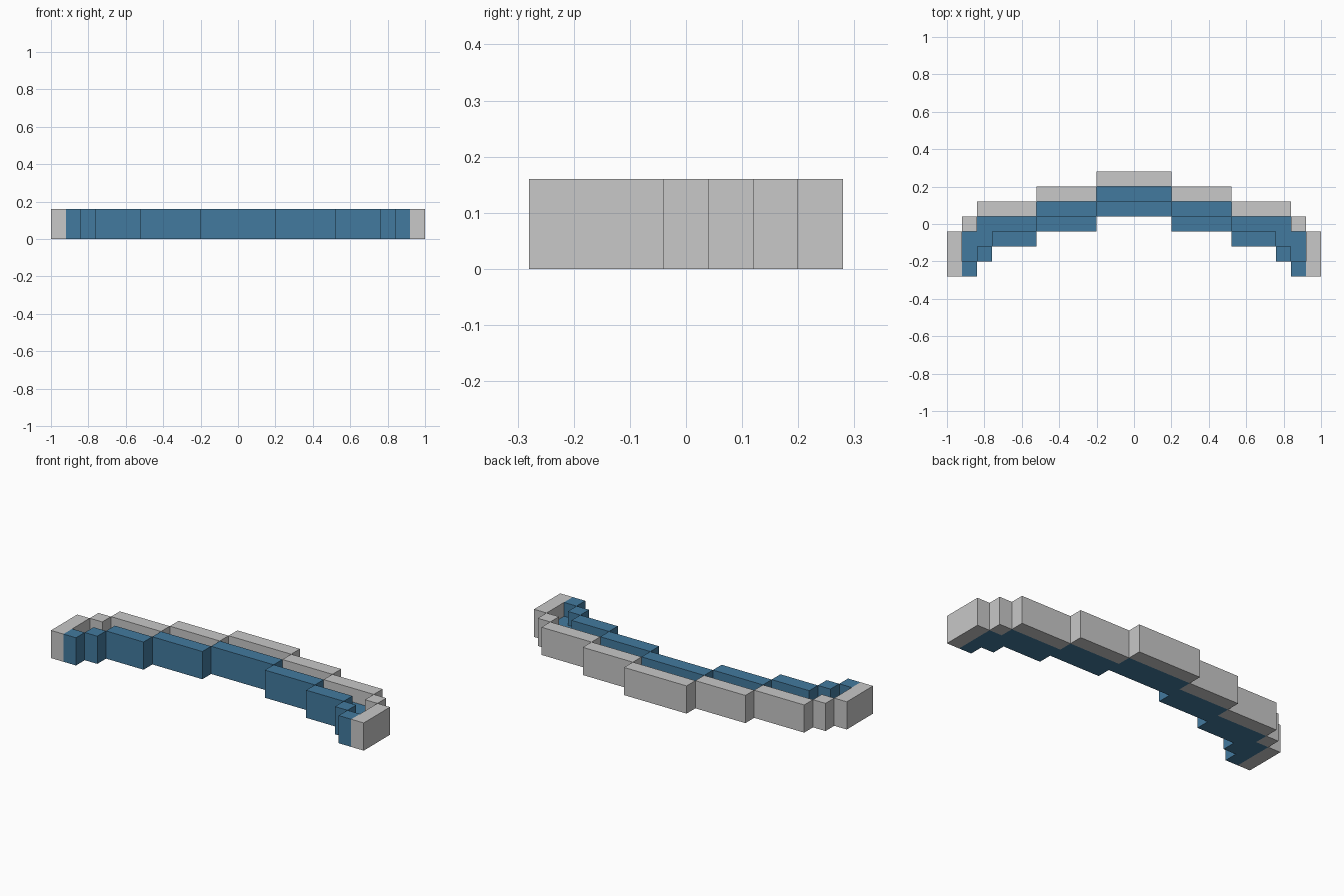
import bpy, bmesh
from mathutils import Matrix, Vector

if "Cube" in bpy.data.objects:
    bpy.data.objects.remove(bpy.data.objects["Cube"])

HEIGHT = 0.16


def material(name, rgb):
    m = bpy.data.materials.new(name)
    m.diffuse_color = (*rgb, 1.0)
    m.use_nodes = True
    m.node_tree.nodes["Principled BSDF"].inputs["Base Color"].default_value = m.diffuse_color
    return m


grey = material("light grey", (0.58, 0.58, 0.58))
blue = material("steel blue", (0.055, 0.195, 0.345))


def block_row(name, mat, half, height):
    """Blocks (x0, x1, y0, y1) on the ground, mirrored in x unless they cross the centre."""
    bm = bmesh.new()
    for x0, x1, y0, y1 in half:
        spans = [(x0, x1)] if x0 < 0 else [(x0, x1), (-x1, -x0)]
        for a, b in spans:
            centre = Vector(((a + b) / 2, (y0 + y1) / 2, height / 2))
            size = Matrix.Diagonal((b - a, y1 - y0, height, 1))
            bmesh.ops.create_cube(bm, size=1, matrix=Matrix.Translation(centre) @ size)
    mesh = bpy.data.meshes.new(name)
    bm.to_mesh(mesh)
    bm.free()
    mesh.materials.append(mat)
    obj = bpy.data.objects.new(name, mesh)
    bpy.context.collection.objects.link(obj)
    return obj


# outer stepped wall
block_row("outer_wall", grey, [
    (-0.20, 0.20, 0.20, 0.28),
    (0.20, 0.52, 0.12, 0.20),
    (0.52, 0.84, 0.04, 0.12),
    (0.84, 0.92, -0.04, 0.04),
    (0.92, 1.00, -0.28, -0.04),
], HEIGHT)

# inner stepped wall
block_row("inner_wall", blue, [
    (-0.20, 0.20, 0.04, 0.12),
    (0.20, 0.52, -0.04, 0.04),
    (0.52, 0.76, -0.12, -0.04),
    (0.76, 0.84, -0.20, -0.12),
    (0.84, 0.92, -0.28, -0.20),
], HEIGHT)

# lower channel between the two walls
block_row("channel_floor", blue, [
    (-0.20, 0.20, 0.12, 0.20),
    (0.20, 0.52, 0.04, 0.12),
    (0.52, 0.84, -0.04, 0.04),
    (0.76, 0.92, -0.12, -0.04),
    (0.84, 0.92, -0.20, -0.12),
], HEIGHT / 2)
